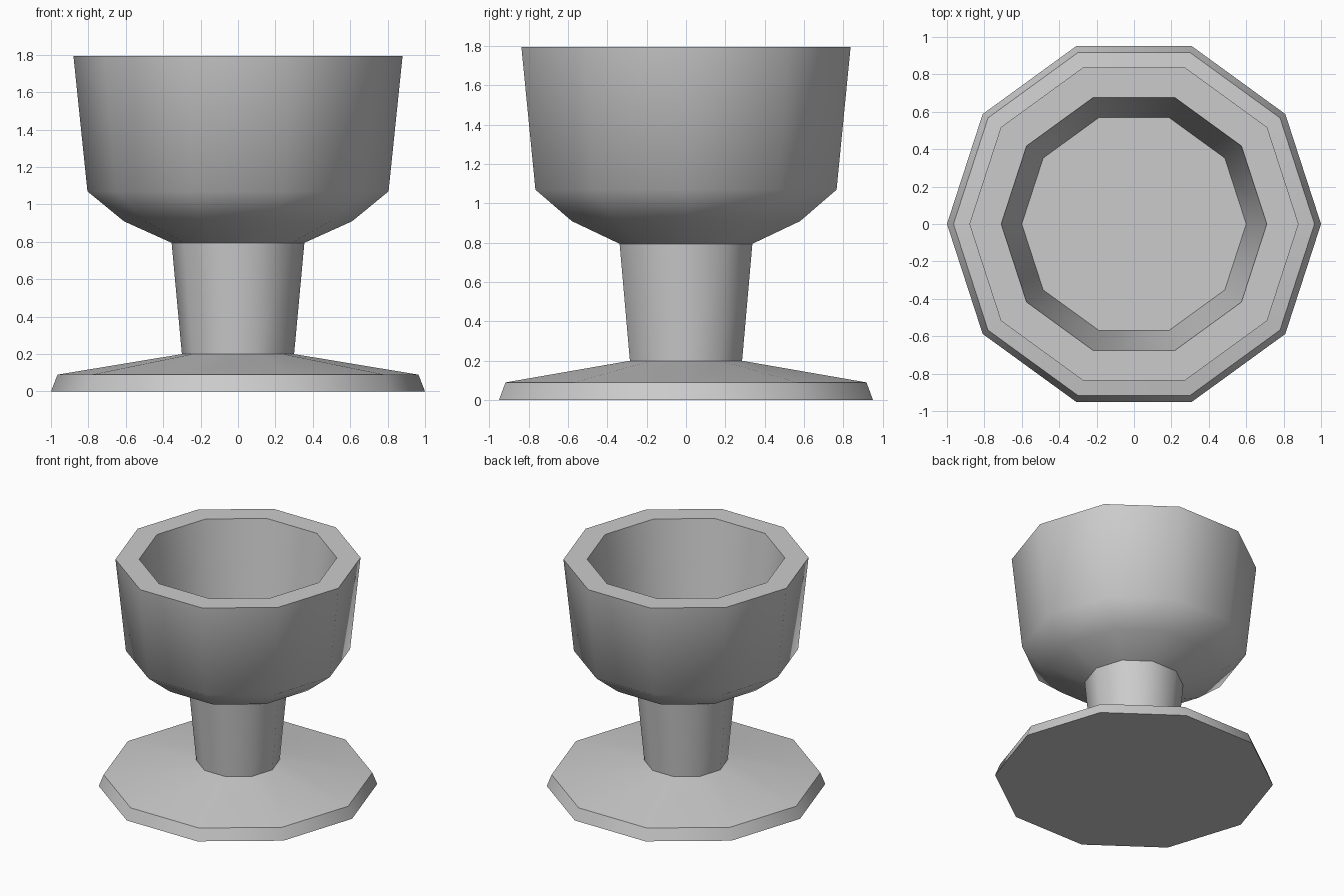
import bpy, bmesh, math

if "Cube" in bpy.data.objects:
    bpy.data.objects.remove(bpy.data.objects["Cube"])

SIDES = 10

# Outline (radius, height) from the foot up the outside and down into the bowl
profile = [
    (1.0, 0.0), (0.965, 0.09),                # foot
    (0.30, 0.20), (0.355, 0.795),             # stem
    (0.61, 0.91), (0.805, 1.07), (0.88, 1.795),  # bowl outside
    (0.71, 1.795), (0.60, 1.02),              # rim and hollow
]


def lathe(name, outline):
    bm = bmesh.new()
    rings = []
    for r, z in outline:
        rings.append([bm.verts.new((r * math.cos(2 * math.pi * i / SIDES),
                                    r * math.sin(2 * math.pi * i / SIDES), z))
                      for i in range(SIDES)])
    for a, b in zip(rings, rings[1:]):
        for i in range(SIDES):
            j = (i + 1) % SIDES
            bm.faces.new((a[i], a[j], b[j], b[i]))
    # underside of the foot and floor of the hollow
    bm.faces.new(rings[0][::-1])
    bm.faces.new(rings[-1])
    bmesh.ops.recalc_face_normals(bm, faces=bm.faces)
    mesh = bpy.data.meshes.new(name)
    bm.to_mesh(mesh)
    bm.free()
    obj = bpy.data.objects.new(name, mesh)
    bpy.context.collection.objects.link(obj)
    return obj


goblet = lathe("goblet", profile)

# Rounded sides with crisp rim, foot and stem joints
bpy.context.view_layer.objects.active = goblet
goblet.select_set(True)
bpy.ops.object.shade_smooth_by_angle(angle=math.radians(50))
